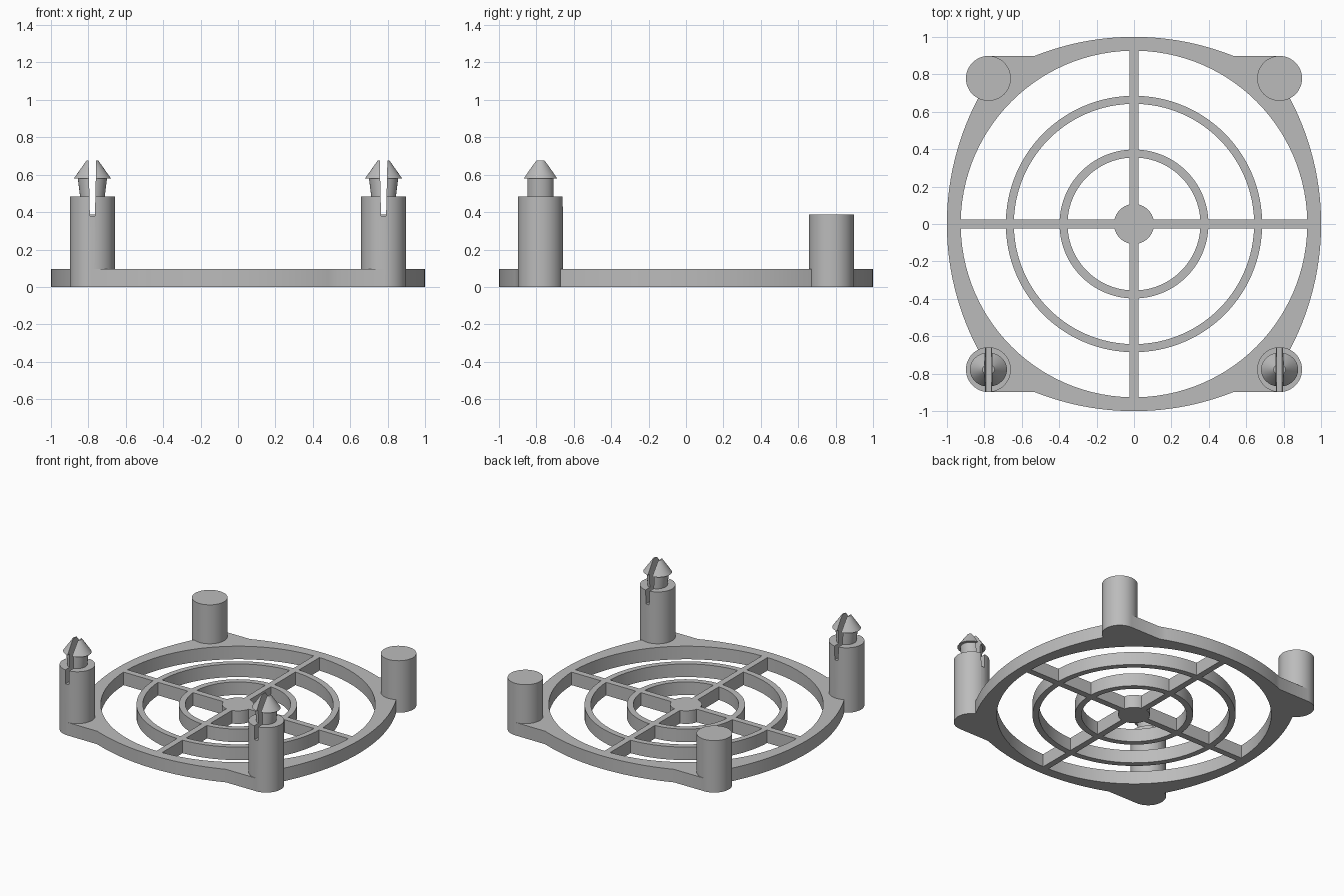
import bpy, bmesh, math

cube = bpy.data.objects.get("Cube")
if cube:
    bpy.data.objects.remove(cube, do_unlink=True)

# The one plain grey plastic
grey = bpy.data.materials.new("grey_plastic")
grey.use_nodes = True
COLOR = (0.5, 0.5, 0.5, 1)
grey.diffuse_color = COLOR
grey.node_tree.nodes["Principled BSDF"].inputs["Base Color"].default_value = COLOR

THICK = 0.097      # plate thickness
POST = 0.778       # post centre offset in x and y
POST_R = 0.12
SPOKE = 0.023      # half width of a spoke


def activate(ob):
    bpy.ops.object.select_all(action='DESELECT')
    ob.select_set(True)
    bpy.context.view_layer.objects.active = ob


def add_mesh(name, bm, location=(0, 0, 0)):
    bmesh.ops.recalc_face_normals(bm, faces=bm.faces)
    me = bpy.data.meshes.new(name)
    bm.to_mesh(me)
    bm.free()
    me.materials.append(grey)
    ob = bpy.data.objects.new(name, me)
    ob.location = location
    bpy.context.collection.objects.link(ob)
    return ob


def smooth(ob):
    activate(ob)
    bpy.ops.object.shade_smooth_by_angle(angle=math.radians(30))


def lathe(name, rings, location, n=48):
    """Stack elliptical rings given as (x radius, y radius, z)."""
    bm = bmesh.new()
    loops = [[bm.verts.new((rx * math.cos(2 * math.pi * i / n),
                            ry * math.sin(2 * math.pi * i / n), z))
              for i in range(n)] for rx, ry, z in rings]
    for a, b in zip(loops, loops[1:]):
        for i in range(n):
            j = (i + 1) % n
            bm.faces.new((a[i], a[j], b[j], b[i]))
    bm.faces.new(loops[0])
    bm.faces.new(loops[-1])
    return add_mesh(name, bm, location)


# Plate outline: shallow bowed sides, with straight tabs reaching the posts
def bow(t, c=0.435):
    return math.sqrt((1 + c) ** 2 - t * t) - c


quarter = [(bow(0.68 * i / 14), 0.68 * i / 14) for i in range(15)]
quarter += [(POST, POST), (POST, POST + POST_R)]
quarter += [(0.53 * (1 - i / 12), bow(0.53 * (1 - i / 12))) for i in range(13)]
outline = []
for sx, sy in ((1, 1), (-1, 1), (-1, -1), (1, -1)):
    part = [(sx * x, sy * y) for x, y in quarter]
    outline += (part if sx * sy > 0 else part[::-1])[:-1]


# Openings between the rings, one sector per quadrant
def sector(r0, r1, turn, n=28):
    pts = []
    for r, order in ((r0, range(n + 1)), (r1, range(n, -1, -1))):
        edge = math.asin(SPOKE / r)
        for i in order:
            a = turn + edge + (math.pi / 2 - 2 * edge) * i / n
            pts.append((r * math.cos(a), r * math.sin(a)))
    return pts


loops = [outline]
for r0, r1 in ((0.107, 0.355), (0.398, 0.642), (0.685, 0.926)):
    loops += [sector(r0, r1, q * math.pi / 2) for q in range(4)]

# Grille plate: filled curve with holes, turned into a mesh
curve = bpy.data.curves.new("grille_plate", 'CURVE')
curve.dimensions = '2D'
curve.fill_mode = 'BOTH'
curve.extrude = THICK / 2
for pts in loops:
    spline = curve.splines.new('POLY')
    spline.points.add(len(pts) - 1)
    for p, (x, y) in zip(spline.points, pts):
        p.co = (x, y, 0, 1)
    spline.use_cyclic_u = True
plate = bpy.data.objects.new("grille_plate", curve)
bpy.context.collection.objects.link(plate)
plate.location.z = THICK / 2
activate(plate)
bpy.ops.object.convert(target='MESH')
plate = bpy.context.object
bm = bmesh.new()
bm.from_mesh(plate.data)
bmesh.ops.remove_doubles(bm, verts=bm.verts, dist=1e-5)
bmesh.ops.recalc_face_normals(bm, faces=bm.faces)
bm.to_mesh(plate.data)
bm.free()
plate.data.materials.clear()
plate.data.materials.append(grey)
smooth(plate)


# Tapered slot that splits a clip into two prongs
def slot_cutter(location):
    bm = bmesh.new()
    bmesh.ops.create_cube(bm, size=1)
    for v in bm.verts:
        top = v.co.z > 0
        v.co.x = math.copysign(0.021 if top else 0.0135, v.co.x)
        v.co.y *= 0.4
        v.co.z = 0.70 if top else 0.38
    return add_mesh("slot_cutter", bm, location)


for side, sx in (("left", 1), ("right", -1)):
    # Plain back post
    smooth(lathe(f"back_post_{side}",
                 [(POST_R, POST_R, 0), (POST_R, POST_R, 0.387)],
                 (sx * POST, POST, 0)))

    # Front post with neck and barbed snap head
    loc = (sx * POST, -POST, 0)
    clip = lathe(f"front_clip_post_{side}",
                 [(POST_R, POST_R, 0), (POST_R, POST_R, 0.483),
                  (0.066, 0.072, 0.483), (0.078, 0.072, 0.58),
                  (0.099, 0.091, 0.58), (0.032, 0.028, 0.675)], loc)
    cutter = slot_cutter(loc)
    cutter.hide_render = True
    mod = clip.modifiers.new("slot", 'BOOLEAN')
    mod.operation = 'DIFFERENCE'
    mod.solver = 'EXACT'
    mod.object = cutter
    activate(clip)
    bpy.ops.object.modifier_apply(modifier=mod.name)
    bpy.data.objects.remove(cutter, do_unlink=True)
    smooth(clip)
